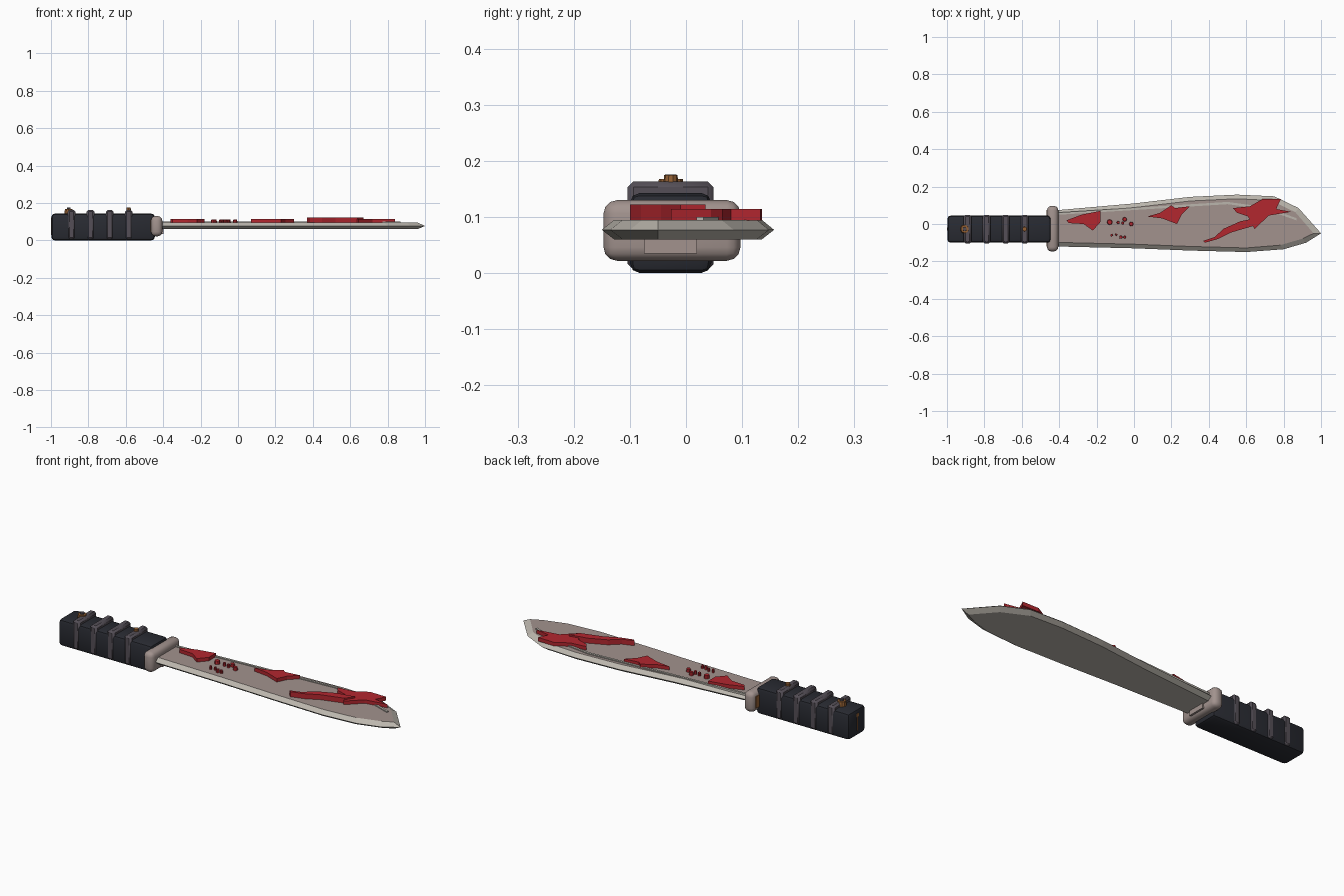
import bpy, bmesh, math
from mathutils import Vector

cube = bpy.data.objects.get("Cube")
if cube:
    bpy.data.objects.remove(cube)


def material(name, rgb):
    m = bpy.data.materials.new(name)
    m.use_nodes = True
    m.diffuse_color = (*rgb, 1)
    m.node_tree.nodes["Principled BSDF"].inputs["Base Color"].default_value = (*rgb, 1)
    return m


STEEL = material("warm steel", (0.36, 0.29, 0.27))
EDGE = material("pale edge steel", (0.5, 0.47, 0.42))
GRIP = material("dark grip", (0.022, 0.024, 0.032))
WRAP = material("grey wrap", (0.09, 0.078, 0.095))
BRONZE = material("bronze", (0.3, 0.12, 0.035))
RED = material("red", (0.45, 0.02, 0.028))


def finish(name, bm, *mats, smooth=None):
    bmesh.ops.recalc_face_normals(bm, faces=bm.faces)
    me = bpy.data.meshes.new(name)
    bm.to_mesh(me)
    bm.free()
    for m in mats:
        me.materials.append(m)
    ob = bpy.data.objects.new(name, me)
    bpy.context.scene.collection.objects.link(ob)
    if smooth:
        bpy.ops.object.select_all(action="DESELECT")
        ob.select_set(True)
        bpy.context.view_layer.objects.active = ob
        bpy.ops.object.shade_smooth_by_angle(angle=math.radians(smooth))
    return ob


def box(name, low, high, mat, bevel=0.0, segments=2):
    low, high = Vector(low), Vector(high)
    bm = bmesh.new()
    bmesh.ops.create_cube(bm, size=1)
    for v in bm.verts:
        v.co = (low + high) / 2 + v.co * (high - low)
    if bevel:
        bmesh.ops.bevel(bm, geom=bm.edges[:], offset=bevel, segments=segments,
                        profile=0.5, affect="EDGES")
    return finish(name, bm, mat, smooth=40 if bevel else None)


def disc(name, x, y, z0, z1, radius, mat, sides=10):
    bm = bmesh.new()
    bmesh.ops.create_cone(bm, cap_ends=True, segments=sides, radius1=radius,
                          radius2=radius * 0.85, depth=z1 - z0)
    bmesh.ops.translate(bm, verts=bm.verts, vec=(x, y, (z0 + z1) / 2))
    return finish(name, bm, mat)


def prism(name, points, z0, z1, mat):
    bm = bmesh.new()
    base = bm.faces.new([bm.verts.new((x, y, z0)) for x, y in points])
    top = bmesh.ops.extrude_face_region(bm, geom=[base])["geom"]
    for v in top:
        if isinstance(v, bmesh.types.BMVert):
            v.co.z = z1
    if base.is_valid is False or len(bm.faces) < len(points) + 2:
        bm.faces.new([v for v in bm.verts if v.co.z == z0])
    return finish(name, bm, mat)


# Blade: widest ring is the cutting edge, inset rings are the two flats
back = [(-0.42, 0.073), (0, 0.11), (0.3, 0.145), (0.55, 0.157), (0.75, 0.148), (0.88, 0.085)]
belly = [(0.92, -0.1), (0.8, -0.135), (0.6, -0.15), (0.3, -0.142), (0, -0.13), (-0.42, -0.12)]
tip = (1.0, -0.05)


def inset(p, amount):
    x, y = p
    if p == tip:
        return x - amount * 1.8, y
    side = 1 if p in back else -1
    return x - (amount * 0.8 if x > 0.7 else 0), y - side * amount


outline = back + [tip] + belly
bm = bmesh.new()
rings = [[bm.verts.new((*inset(p, a), z)) for p in outline]
         for a, z in ((0.022, 0.06), (0, 0.077), (0.022, 0.095))]
for lower, upper in zip(rings, rings[1:]):
    for i in range(len(outline)):
        j = (i + 1) % len(outline)
        bm.faces.new((lower[i], lower[j], upper[j], upper[i]))
bm.faces.new(rings[0])
bm.faces.new(rings[2]).material_index = 1
finish("blade", bm, EDGE, STEEL)

# Raised rib along the back of the blade
rib_path = [(-0.41, 0.055), (0.1, 0.087), (0.5, 0.112), (0.7, 0.085), (0.87, 0.025)]
rib = [(x, y + 0.006) for x, y in rib_path] + [(x, y - 0.006) for x, y in reversed(rib_path)]
prism("blade_rib", rib, 0.09, 0.1, EDGE)

# Guard with bronze backing plate and blade socket
box("guard", (-0.465, -0.147, 0.022), (-0.405, 0.097, 0.13), STEEL, 0.024, 3)
box("guard_plate", (-0.468, -0.12, 0.045), (-0.46, 0.075, 0.108), BRONZE)
box("blade_socket", (-0.42, -0.075, 0.035), (-0.398, 0.02, 0.065), STEEL)

# Grip and wrapped bands
box("grip", (-0.998, -0.1, 0), (-0.445, 0.045, 0.143), GRIP, 0.018)
for i in range(4):
    x = -0.89 + i * 0.102
    box(f"wrap_{i + 1}", (x - 0.021, -0.104, 0.006), (x + 0.021, 0.049, 0.163), WRAP, 0.01, 1)

# Bolts on the grip and the pommel strip
disc("rear_bolt_ring", -0.905, -0.027, 0.14, 0.168, 0.025, BRONZE)
disc("rear_bolt_cap", -0.905, -0.027, 0.16, 0.176, 0.012, WRAP)
disc("front_bolt", -0.585, -0.027, 0.15, 0.175, 0.014, BRONZE)
box("pommel_strip", (-1.0, -0.031, 0.03), (-0.99, -0.023, 0.115), BRONZE)
box("pommel_stud", (-1.0, -0.036, 0.105), (-0.99, -0.018, 0.122), BRONZE)

# Red splashes lying on the blade
prism("splash_near_guard", [(-0.36, 0.02), (-0.28, 0.05), (-0.18, 0.07), (-0.18, 0.01),
                            (-0.22, -0.035), (-0.27, 0), (-0.35, 0.005)], 0.094, 0.114, RED)
prism("splash_middle", [(0.07, 0.04), (0.14, 0.06), (0.2, 0.1), (0.22, 0.085), (0.3, 0.095),
                        (0.255, 0.05), (0.23, 0), (0.15, 0.03)], 0.094, 0.114, RED)
prism("splash_tip", [(0.53, 0.085), (0.62, 0.095), (0.69, 0.135), (0.785, 0.133), (0.76, 0.08),
                     (0.84, 0.065), (0.72, 0.045), (0.645, -0.027), (0.61, 0.04),
                     (0.55, 0.06)], 0.094, 0.114, RED)
prism("splash_streak", [(0.67, 0.035), (0.57, 0.015), (0.48, -0.025), (0.43, -0.07),
                        (0.37, -0.09), (0.38, -0.1), (0.45, -0.08), (0.52, -0.045),
                        (0.64, -0.01)], 0.094, 0.122, RED)
drops = [(-0.13, 0.01, 0.015), (-0.085, 0.008, 0.008), (-0.05, 0.025, 0.012),
         (-0.06, 0.005, 0.008), (-0.015, 0, 0.012), (-0.12, -0.06, 0.007),
         (-0.095, -0.057, 0.006), (-0.07, -0.07, 0.009), (-0.05, -0.07, 0.008)]
for i, (x, y, r) in enumerate(drops):
    disc(f"drop_{i + 1}", x, y, 0.094, 0.112, r, RED, 8)
